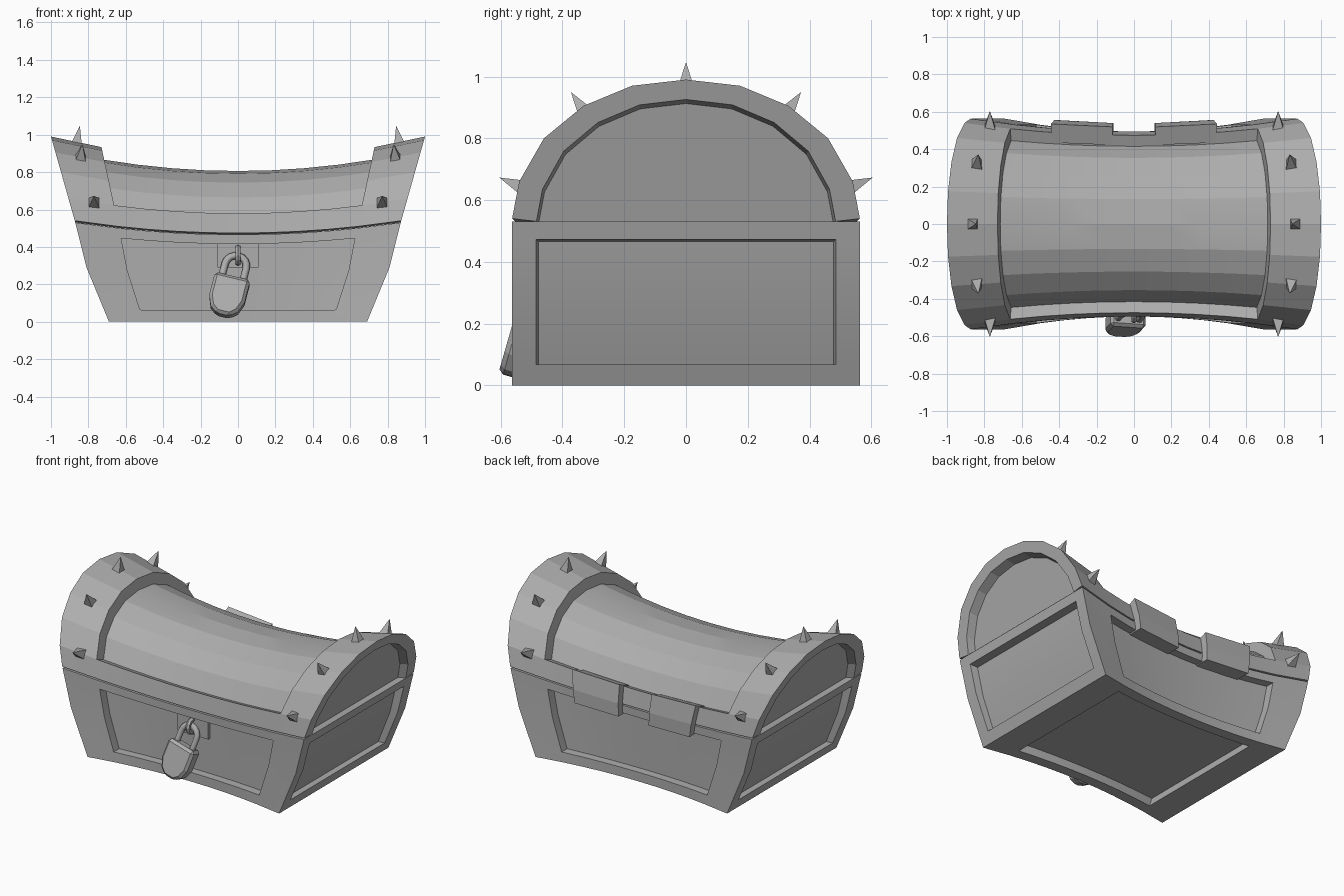
import bpy, bmesh
from math import radians, sin, cos, pi
from mathutils import Vector, Matrix

if "Cube" in bpy.data.objects:
    bpy.data.objects.remove(bpy.data.objects["Cube"])

D = 0.06                                   # recess depth
US = [-1] + [-.73 + 1.46 * i / 8 for i in range(9)] + [1]
HALF = [(.563, .54), (.54, .66), (.46, .80), (.332, .905), (.175, .97)]
ARCH = HALF + [(0, .99)] + [(-y, z) for y, z in reversed(HALF)]

# one dark grey for the whole chest
GREY = bpy.data.materials.new("dark_grey")
GREY.diffuse_color = (.42, .42, .42, 1)
GREY.use_nodes = True
GREY.node_tree.nodes["Principled BSDF"].inputs["Base Color"].default_value = GREY.diffuse_color


def width(z):
    pts = [(-1, .69), (0, .69), (.29, .81), (.53, .87), (.99, 1), (2, 1.28)]
    for (a, wa), (b, wb) in zip(pts, pts[1:]):
        if z <= b:
            return wa + (wb - wa) * (z - a) / (b - a)


def warp(c):
    """Straight chest space -> flared, waisted shape."""
    s = .878 + .122 * c.x * c.x
    return Vector((c.x * width(c.z), c.y * s, c.z * s))


def face(bm, pts):
    out = []
    for p in pts:
        if all((p - q).length > 1e-5 for q in out):
            out.append(p)
    if len(out) > 2:
        bm.faces.new([bm.verts.new(p) for p in out])


def sheet(bm, f, A, B, hole=None, push=None):
    """Grid surface f(a, b) with a sunken rectangular region."""
    def inside(i, j):
        if hole is None or not (0 <= i < len(A) - 1 and 0 <= j < len(B) - 1):
            return False
        a, b = (A[i] + A[i + 1]) / 2, (B[j] + B[j + 1]) / 2
        return hole[0] < a < hole[1] and hole[2] < b < hole[3]
    for i in range(len(A) - 1):
        for j in range(len(B) - 1):
            p = [Vector(f(A[k], B[l])) for k, l in
                 ((i, j), (i + 1, j), (i + 1, j + 1), (i, j + 1))]
            if not inside(i, j):
                face(bm, p)
                continue
            q = [push(v) for v in p]
            face(bm, q)
            for n, (di, dj) in enumerate(((0, -1), (1, 0), (0, 1), (-1, 0))):
                if not inside(i + di, j + dj):
                    m = (n + 1) % 4
                    face(bm, [p[n], p[m], q[m], q[n]])


def finish(name, bm, fn=None, smooth=None):
    bmesh.ops.remove_doubles(bm, verts=bm.verts, dist=1e-5)
    if fn:
        for v in bm.verts:
            v.co = fn(v.co)
    bmesh.ops.recalc_face_normals(bm, faces=bm.faces)
    me = bpy.data.meshes.new(name)
    bm.to_mesh(me)
    bm.free()
    me.materials.append(GREY)
    if smooth:
        me.shade_smooth()
        me.set_sharp_from_angle(angle=radians(smooth))
    ob = bpy.data.objects.new(name, me)
    bpy.context.collection.objects.link(ob)
    return ob


def prism(name, outline, move, fn=None):
    """Extrude a flat outline along a vector."""
    bm = bmesh.new()
    a = [Vector(p) for p in outline]
    b = [p + Vector(move) for p in a]
    face(bm, a)
    face(bm, b)
    for i in range(len(a)):
        j = (i + 1) % len(a)
        face(bm, [a[i], a[j], b[j], b[i]])
    return finish(name, bm, fn)


# chest body: sunken panels on front, back, ends and bottom
YS, ZS = [-.563, -.485, .485, .563], [0, .068, .29, .473, .53]
bm = bmesh.new()
for s in (-1, 1):
    sheet(bm, lambda u, z: (u, s * .563, z), US, ZS, (-.74, .74, .06, .48),
          lambda v: v - Vector((0, s * D, 0)))
    sheet(bm, lambda y, z: (s, y, z), YS, ZS, (-.49, .49, .06, .48),
          lambda v: v - Vector((s * D, 0, 0)))
sheet(bm, lambda u, y: (u, y, 0), US, YS, (-.74, .74, -.49, .49),
      lambda v: v + Vector((0, 0, D)))
sheet(bm, lambda u, y: (u, y, .53), US, YS)
finish("chest_body", bm, warp, 12)


# lid: faceted arch with a sunken middle and sunken ends
def inward(v):
    r = Vector((0, v.y, v.z - .45))
    return v - r.normalized() * (D + .012)


def end_point(s, j, b):
    y, z = ARCH[j]
    if b < 1:
        z = .531 + (max(z, .541) - .541) * b * 1.022
    return s, y * b, z


bm = bmesh.new()
J = list(range(11))
sheet(bm, lambda u, j: (u, *ARCH[j]), US, J, (-.74, .74, 1, 9), inward)
for s in (-1, 1):
    sheet(bm, lambda j, b: end_point(s, j, b), J, [0, .86, 1],
          (-1, 11, -1, .86), lambda v: v - Vector((s * D, 0, 0)))
# underside, dipping to meet the body just inside the rim
sheet(bm, lambda u, y: (u, y, .54 if abs(y) > .55 else .531), US, YS)
finish("chest_lid", bm, warp, 12)

# spikes around both lid bands
for s in (-1, 1):
    for j in (1, 3, 5, 7, 9):
        y, z = ARCH[j]
        p = warp(Vector((s * (.85 if z < .7 else .862), y, z)))
        r = Vector((0, y, z - .43)).normalized()
        n = (r - Vector((s * max(0, z - .8), 0, 0))).normalized()
        t = n.cross(Vector((1, 0, 0))).normalized()
        rot = Matrix((t.cross(n), t, n)).transposed()
        bm = bmesh.new()
        bmesh.ops.create_cone(bm, cap_ends=True, segments=4, radius1=.044,
                              radius2=0, depth=.105,
                              matrix=Matrix.Rotation(pi / 4, 4, 'Z'))
        ob = finish("lid_spike", bm)
        if rot.determinant() < 0:
            rot = rot @ Matrix.Diagonal((-1, 1, 1))
        ob.matrix_world = Matrix.Translation(p + n * .037) @ rot.to_4x4()

# hinges on the back, following the rim of the lid
SECTION = [(.48, .465), (.613, .465), (.613, .56), (.59, .69), (.48, .645)]
for u in (-.485, .127):
    prism("hinge", [(u, y, z) for y, z in SECTION], (.358, 0, 0), warp)

# hasp plate and staple on the front
prism("hasp_plate", [(x, -.465, z) for x, z in
                     ((-.11, .29), (.11, .29), (.11, .418), (-.11, .418))],
      (0, .045, 0))
bpy.ops.mesh.primitive_torus_add(major_segments=12, minor_segments=6,
                                 major_radius=.04, minor_radius=.016,
                                 location=(0, -.475, .355),
                                 rotation=(0, pi / 2, 0))
bpy.context.object.name = "staple"
bpy.context.object.data.materials.append(GREY)

# padlock, hanging askew
hang = (Matrix.Translation((-.028, -.505, .237))
        @ Matrix.Rotation(radians(-16), 4, 'X')
        @ Matrix.Rotation(radians(14), 4, 'Y'))
side = [(.097, 0), (.097, -.13), (.075, -.188), (.036, -.22)]
outline = side + [(-x, z) for x, z in reversed(side)]
lock = prism("padlock_body", [(x, -.044, z) for x, z in outline], (0, .088, 0))
lock.matrix_world = hang
bev = lock.modifiers.new("bevel", 'BEVEL')
bev.width, bev.segments = .016, 1

# shackle
path = [(.058, -.02)] + [(.058 * cos(pi * i / 8), .065 + .058 * sin(pi * i / 8))
                         for i in range(9)] + [(-.058, -.02)]
cu = bpy.data.curves.new("padlock_shackle", 'CURVE')
cu.dimensions, cu.bevel_depth, cu.bevel_resolution = '3D', .02, 1
sp = cu.splines.new('POLY')
sp.points.add(len(path) - 1)
for pt, (x, z) in zip(sp.points, path):
    pt.co = (x, 0, z, 1)
cu.materials.append(GREY)
ob = bpy.data.objects.new("padlock_shackle", cu)
bpy.context.collection.objects.link(ob)
ob.matrix_world = hang
